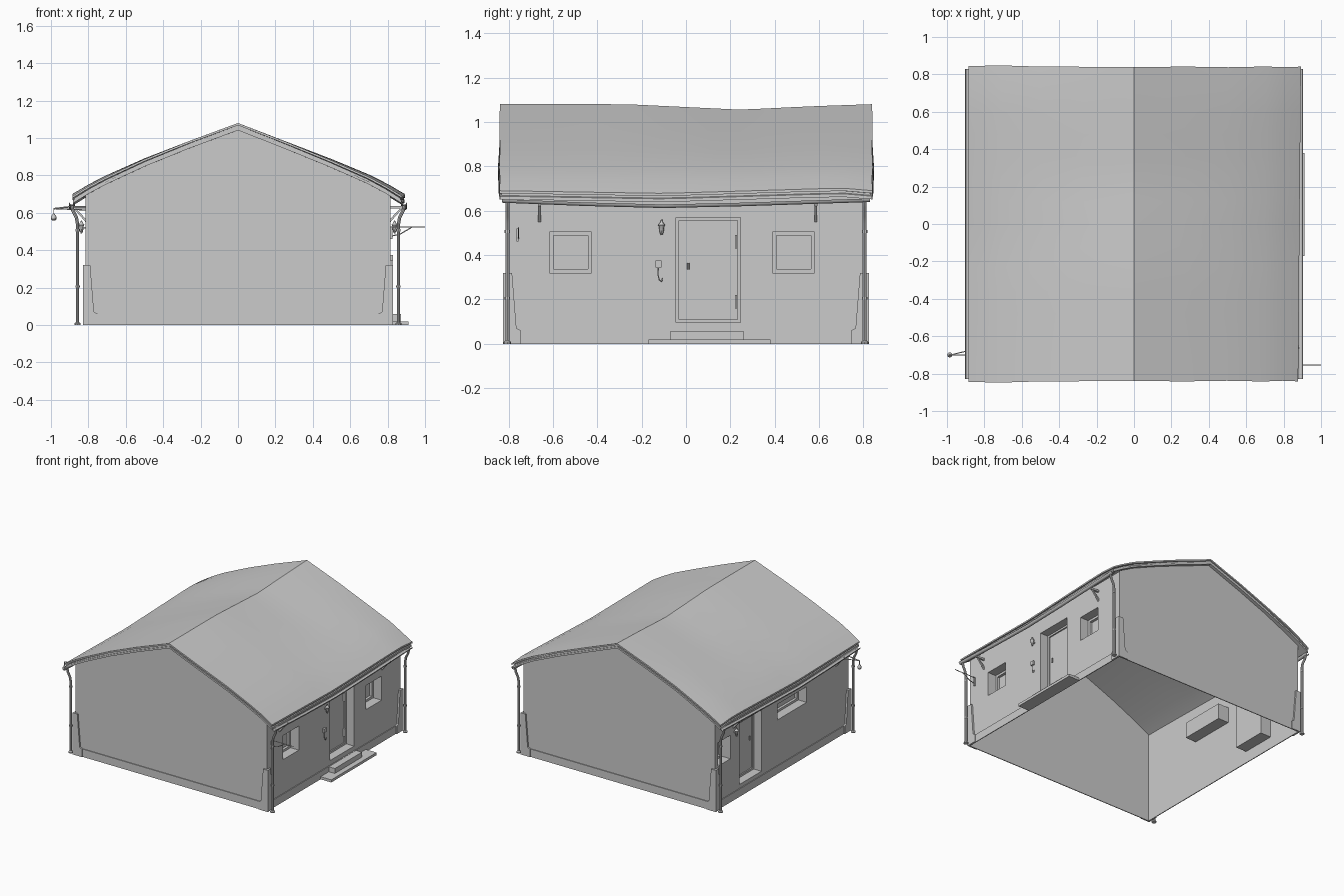
import bpy, bmesh, math
from mathutils import Vector

if "Cube" in bpy.data.objects:
    bpy.data.objects.remove(bpy.data.objects["Cube"])

WX, WY, TOP = 0.815, 0.812, 0.69
PROFILE = [(-.885, .69), (-.80, .742), (-.71, .79), (-.5, .887), (-.27, .98), (0, 1.08),
           (.27, .975), (.5, .882), (.7, .795), (.80, .742), (.885, .69)]


def interp(table, t):
    for (a, p), (b, q) in zip(table, table[1:]):
        if t <= b:
            return p + (q - p) * (t - a) / (b - a)
    return table[-1][1]


def make(name, verts, faces, smooth=None, merge=True):
    me = bpy.data.meshes.new(name)
    me.from_pydata([tuple(v) for v in verts], [], faces)
    bm = bmesh.new()
    bm.from_mesh(me)
    if merge:
        bmesh.ops.remove_doubles(bm, verts=bm.verts, dist=1e-5)
    bmesh.ops.recalc_face_normals(bm, faces=bm.faces)
    bm.to_mesh(me)
    bm.free()
    ob = bpy.data.objects.new(name, me)
    bpy.context.collection.objects.link(ob)
    if smooth:
        bpy.ops.object.select_all(action='DESELECT')
        bpy.context.view_layer.objects.active = ob
        ob.select_set(True)
        bpy.ops.object.shade_smooth_by_angle(angle=math.radians(smooth))
    return ob


def prism(name, pts, vec):
    n, vec = len(pts), Vector(vec)
    verts = [Vector(p) for p in pts] + [Vector(p) + vec for p in pts]
    faces = [list(range(n)), list(range(n, 2 * n))]
    faces += [(i, (i + 1) % n, (i + 1) % n + n, i + n) for i in range(n)]
    return make(name, verts, faces)


def box(name, x0, x1, y0, y1, z0, z1):
    return prism(name, [(x0, y0, z0), (x1, y0, z0), (x1, y1, z0), (x0, y1, z0)], (0, 0, z1 - z0))


def loft(name, rings, smooth=40, closed=True, caps=True):
    n = len(rings[0])
    verts = [v for r in rings for v in r]
    m = n if closed else n - 1
    faces = [(k * n + i, k * n + (i + 1) % n, (k + 1) * n + (i + 1) % n, (k + 1) * n + i)
             for k in range(len(rings) - 1) for i in range(m)]
    if caps:
        faces += [list(range(n)), list(range(len(verts) - n, len(verts)))]
    return make(name, verts, faces, smooth)


def tube(name, pts, r, n=8):
    pts = [Vector(p) for p in pts]
    rad = r if isinstance(r, list) else [r] * len(pts)
    rings = []
    for k, p in enumerate(pts):
        d = (pts[min(k + 1, len(pts) - 1)] - pts[max(k - 1, 0)]).normalized()
        u = d.cross(Vector((0, 1, 0)) if abs(d.y) < .9 else Vector((1, 0, 0))).normalized()
        v = d.cross(u)
        rings.append([p + rad[k] * (u * math.cos(a) + v * math.sin(a))
                      for a in [2 * math.pi * i / n for i in range(n)]])
    return loft(name, rings)


def long_wall(name, s, openings):
    # sheet wall with recessed openings (y0, y1, z0, z1, depth)
    ys = sorted({-WY, WY, *[v for o in openings for v in o[:2]]})
    zs = sorted({0, TOP, *[v for o in openings for v in o[2:4]]})
    verts, faces = [], []

    def quad(*ps):
        faces.append(range(len(verts), len(verts) + 4))
        verts.extend(ps)
    for a, b in zip(ys, ys[1:]):
        for c, d in zip(zs, zs[1:]):
            if not any(o[0] <= a and b <= o[1] and o[2] <= c and d <= o[3] for o in openings):
                quad((s * WX, a, c), (s * WX, b, c), (s * WX, b, d), (s * WX, a, d))
    for a, b, c, d, dep in openings:
        for (y, z), (y2, z2) in [((a, c), (b, c)), ((b, c), (b, d)), ((b, d), (a, d)), ((a, d), (a, c))]:
            quad((s * WX, y, z), (s * WX, y2, z2), (s * (WX - dep), y2, z2), (s * (WX - dep), y, z))
        i = s * (WX - dep)
        quad((i, a, c), (i, b, c), (i, b, d), (i, a, d))
    make(name, verts, faces)


def frame(name, x0, x1, y0, y1, z0, z1, w):
    box(name + "_bottom", x0, x1, y0, y1, z0, z0 + w)
    box(name + "_top", x0, x1, y0, y1, z1 - w, z1)
    box(name + "_side_a", x0, x1, y0, y0 + w, z0 + w, z1 - w)
    box(name + "_side_b", x0, x1, y1 - w, y1, z0 + w, z1 - w)


# walls
front_win = [(-.615, -.425, .32, .505, .09), (.39, .58, .32, .505, .09)]
back_win = [(-.30, .055, .41, .53, .09), (.625, .775, .33, .51, .09)]
front_door, back_door = (-.045, .245, .095, .57, .09), (.248, .515, .09, .56, .09)
long_wall("door_wall", 1, front_win + [front_door])
long_wall("rear_wall", -1, back_win + [back_door])
for s in (-1, 1):
    xs = [-WX, -.71, -.5, -.27, 0, .27, .5, .7, WX]
    pts = [(-WX, s * WY, 0)] + [(x, s * WY, interp(PROFILE, x) - .037) for x in xs] + [(WX, s * WY, 0)]
    make("gable_wall", pts, [list(range(len(pts)))])

# window and door joinery
for s, wins in ((1, front_win), (-1, back_win)):
    for y0, y1, z0, z1, d in wins:
        frame("window_frame", s * (WX - d), s * (WX - d + .02), y0, y1, z0, z1, .017)
for s, (y0, y1, z0, z1, d) in ((1, front_door), (-1, back_door)):
    i = WX - d
    frame("door_frame", s * i, s * (i + .025), y0, y1, z0, z1, .014)
    box("door_leaf", s * i, s * (i + .015), y0 + .014, y1 - .014, z0 + .014, z1 - .014)
    tube("door_handle", [(s * (i + .03), y0 + .055, .335), (s * (i + .03), y0 + .055, .365)], .005)
    for z in (.19, .46):
        box("hinge", s * i, s * (i + .03), y1 - .025, y1 - .015, z - .03, z + .03)

# plinth and corner plaster
t = .006
for s in (-1, 1):
    box("side_plinth", s * WX, s * (WX + t), -WY - t, WY + t, 0, .06)
    box("gable_plinth", -WX, WX, s * WY, s * (WY + t), 0, .06)
    for q in (-1, 1):
        out = [(0, 0), (.08, 0), (.08, .06), (.06, .07), (.04, .32), (0, .32)]
        prism("corner_gable_side", [(s * (WX + .015 - u), q * WY, z) for u, z in out], (0, q * .012, 0))
        prism("corner_long_side", [(s * WX, q * (WY + .012 - u), z) for u, z in out], (s * .014, 0, 0))

# layered sagging roof
RIDGE_SAG = [(-.84, 0), (-.27, 0), (.0, -.013), (.25, -.025), (.55, -.01), (.84, 0)]
EAVE_SAG = [(-.84, 0), (-.1, -.012), (.3, .0), (.7, .012), (.84, 0)]
WOBBLE = [(-.9, -.006), (-.7, -.01), (-.3, .003), (.3, -.004), (.7, .004), (.9, -.004)]
for name, drop, inset, thick in (("roof_cover", 0, 0, .012), ("roof_boards", .012, .009, .013),
                                 ("roof_base", .025, .003, .014)):
    rings = []
    for k in range(15):
        y = -.838 + 1.676 * k / 14
        ring = []
        for th, prof in ((0, PROFILE), (thick, PROFILE[::-1])):
            for x, z in prof:
                f = abs(x) / .885
                sag = interp(RIDGE_SAG, y) * (1 - f) + interp(EAVE_SAG, y) * f
                edge = interp(WOBBLE, x) if k in (0, 14) else 0
                xx = x - math.copysign(inset, x) * f + .01 * y * max(x, 0)
                yy = y * (1 - inset / .838) + math.copysign(edge, y)
                ring.append((xx, yy, z + sag - drop - th))
        rings.append(ring)
    loft(name, rings, 25)

# sagging gutters, downpipes, eave braces
GUTTER = [(-.83, .652), (-.45, .637), (-.1, .628), (.25, .636), (.83, .655)]
for s in (-1, 1):
    rings = []
    for y, z in GUTTER:
        ring = [(s * .888 + r * math.cos(a), y, z + r * math.sin(a))
                for r, sweep in ((.016, range(7)), (.012, range(6, -1, -1)))
                for a in [math.pi + math.pi * i / 6 for i in sweep]]
        rings.append(ring)
    loft("gutter", rings)
    for q in (-1, 1):
        y = q * .805
        tube("downpipe", [(s * .858, y, .012), (s * .858, y, .54), (s * .864, y, .575),
                          (s * .884, y, .615), (s * .888, y, .64)], .009)
        tube("pipe_foot", [(s * .858, y, 0), (s * .858, y, .008), (s * .858, y, .014)], [.017, .017, .01])
        for z in (.2, .5):
            tube("pipe_clamp", [(s * .858, y, z), (s * .858, y, z + .012)], .012)
    for y in (-.66, .585):
        box("eave_arm", s * WX, s * .885, y - .007, y + .007, .622, .636)
        prism("eave_brace", [(s * WX, y - .006, .55), (s * WX, y - .006, .568),
                             (s * .868, y - .006, .625), (s * .88, y - .006, .625)], (0, .012, 0))

# entrance steps
box("lower_step", WX, .912, -.17, .38, 0, .02)
box("upper_step", WX, .872, -.07, .26, .02, .058)

# wall lamps
for s, y in ((1, -.11), (-1, .58)):
    x = s * (WX + .022)
    tube("wall_lamp", [(x, y, .49), (x, y, .503), (x, y, .53), (x, y, .535), (x, y, .55), (x, y, .56)],
         [.004, .009, .012, .016, .005, .003])
    box("lamp_mount", s * WX, x, y - .004, y + .004, .515, .525)

# call box with hanging cord
box("call_box", WX, WX + .014, -.137, -.11, .345, .375)
tube("call_cord", [(WX + .008, -.125, .345), (WX + .008, -.126, .31), (WX + .008, -.12, .288),
                   (WX + .008, -.11, .28), (WX + .008, -.105, .295)], .003, 6)

# flag rod beside the door wall
box("rod_plate", WX, WX + .01, -.764, -.754, .46, .52)
tube("rod", [(WX, -.755, .523), (1.0, -.755, .523)], .003, 6)
tube("rod_strut", [(WX, -.755, .475), (.865, -.755, .485), (.93, -.755, .523)], .003, 6)

# hanging lantern at the rear wall
tube("lantern_arm", [(-WX, -.70, .632), (-.90, -.70, .632), (-.985, -.70, .622)], .004, 6)
tube("lantern_stay", [(-WX, -.66, .615), (-.98, -.70, .622)], .003, 6)
tube("lantern_chain", [(-.985, -.70, .625), (-.985, -.70, .592)], .002, 6)
tube("lantern", [(-.985, -.70, .558), (-.985, -.70, .565), (-.985, -.70, .58), (-.985, -.70, .595)],
     [.007, .014, .014, .004])
